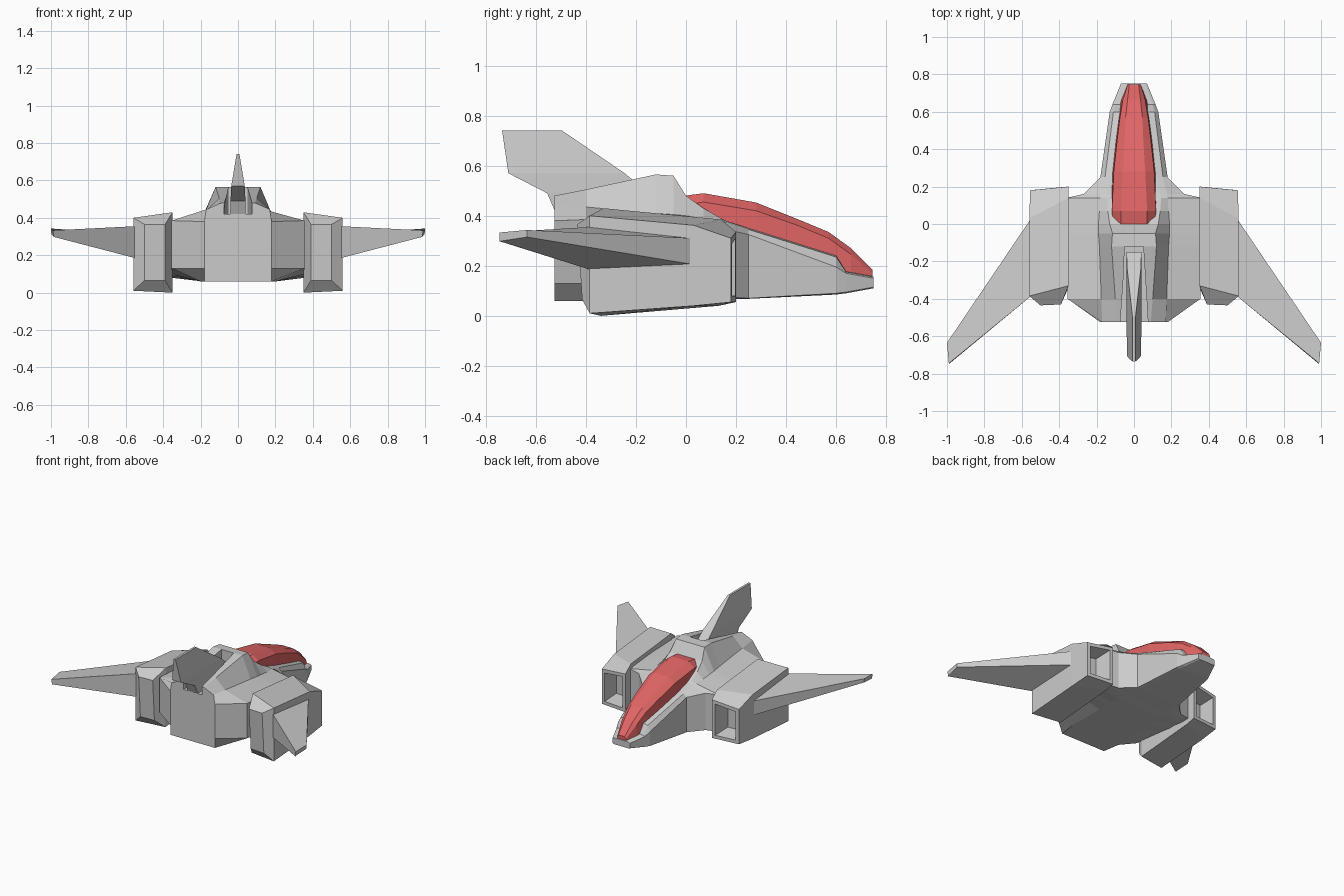
import bpy, bmesh


def loft(name, rings):
    """Skin a list of equal-length rings of 3D points and cap both ends."""
    bm = bmesh.new()
    vs = [[bm.verts.new(p) for p in r] for r in rings]
    n = len(vs[0])
    for a, b in zip(vs, vs[1:]):
        for i in range(n):
            j = (i + 1) % n
            bm.faces.new((a[i], a[j], b[j], b[i]))
    bm.faces.new(vs[0])
    bm.faces.new(vs[-1])
    bmesh.ops.recalc_face_normals(bm, faces=bm.faces)
    me = bpy.data.meshes.new(name)
    bm.to_mesh(me)
    bm.free()
    ob = bpy.data.objects.new(name, me)
    bpy.context.collection.objects.link(ob)
    return ob


def sym(y, *half):
    """Closed ring at y from a right-hand half section, bottom to top."""
    return [(x, y, z) for x, z in half] + [(-x, y, z) for x, z in reversed(half)]


def mirror_x(ob):
    ob.modifiers.new("mirror", 'MIRROR').use_axis[0] = True


# Fuselage: bottom edge, lower side, upper side, shoulder, spine edge
fuselage = loft("fuselage", [
    sym(-.525, (.18, .06), (.18, .13), (.18, .38), (.17, .445), (.09, .48)),
    sym(-.40, (.20, .06), (.355, .13), (.355, .385), (.175, .435), (.10, .505)),
    sym(-.12, (.20, .06), (.36, .10), (.36, .375), (.185, .41), (.12, .565)),
    sym(-.05, (.20, .06), (.36, .09), (.36, .37), (.19, .405), (.115, .56)),
    sym(.00, (.20, .06), (.36, .09), (.36, .365), (.19, .40), (.13, .48)),
    sym(.07, (.19, .06), (.36, .08), (.36, .36), (.185, .39), (.14, .43)),
    sym(.14, (.19, .065), (.36, .08), (.36, .35), (.18, .385), (.145, .39)),
    sym(.16, (.18, .065), (.27, .075), (.27, .345), (.175, .375), (.14, .38)),
    sym(.25, (.16, .068), (.18, .07), (.18, .325), (.155, .345), (.12, .35)),
    sym(.60, (.11, .085), (.13, .09), (.13, .195), (.11, .235), (.08, .24)),
    sym(.64, (.10, .09), (.115, .095), (.115, .17), (.10, .175), (.06, .178)),
    sym(.75, (.06, .11), (.07, .115), (.07, .15), (.06, .155), (.04, .157)),
])

# Slot in the spine that holds the tail fin
cutter = loft("slot_cutter", [
    sym(-.60, (.08, .42), (.07, .70)),
    sym(-.12, (.05, .42), (.05, .70)),
])
cutter.hide_render = True
cutter.hide_viewport = True
cut = fuselage.modifiers.new("slot", 'BOOLEAN')
cut.operation = 'DIFFERENCE'
cut.solver = 'EXACT'
cut.object = cutter

# Tail fin: stacked sections (z, rear y, front y, half width)
loft("tail_fin", [
    [(-w, r, z), (w, r, z), (w, f, z), (-w, f, z)]
    for z, r, f, w in [(.41, -.52, -.15, .04), (.49, -.555, -.15, .04),
                       (.57, -.71, -.245, .036), (.74, -.735, -.495, .008)]
])

# Canopy: base edge, shoulder, top edge
canopy = loft("canopy", [
    sym(-.02, (.11, .37), (.11, .44), (.07, .478)),
    sym(.07, (.12, .34), (.118, .455), (.07, .49)),
    sym(.28, (.118, .28), (.108, .42), (.06, .453)),
    sym(.45, (.10, .23), (.09, .36), (.05, .385)),
    sym(.57, (.085, .18), (.075, .31), (.045, .335)),
    sym(.66, (.07, .16), (.06, .245), (.035, .27)),
    sym(.745, (.035, .15), (.035, .17), (.025, .185)),
])
red = bpy.data.materials.new("canopy_red")
red.diffuse_color = (.75, .13, .13, 1)
canopy.data.materials.append(red)

# Engine pods: tail cap, body, front rim, then back inside the intake
pod = loft("engine_pod", [
    [(.39, -.41, .065), (.50, -.415, .065), (.50, -.435, .365), (.39, -.43, .365)],
    [(.35, -.34, .0), (.56, -.385, .01), (.56, -.385, .40), (.35, -.33, .43)],
    [(.35, .13, .04), (.56, .03, .04), (.56, .03, .362), (.35, .14, .385)],
    [(.35, .20, .055), (.555, .18, .055), (.555, .18, .31), (.35, .20, .335)],
    [(.375, .198, .08), (.53, .183, .08), (.53, .183, .287), (.375, .198, .308)],
    [(.395, .08, .10), (.515, .07, .10), (.515, .07, .27), (.395, .08, .285)],
])
mirror_x(pod)

# Swept wings: root and tip sections
wing = loft("wing", [
    [(.55, .03, .205), (.55, .03, .31), (.55, -.385, .355), (.55, -.385, .185)],
    [(.998, -.635, .315), (1.0, -.635, .343), (.99, -.745, .333), (.985, -.745, .298)],
])
mirror_x(wing)
